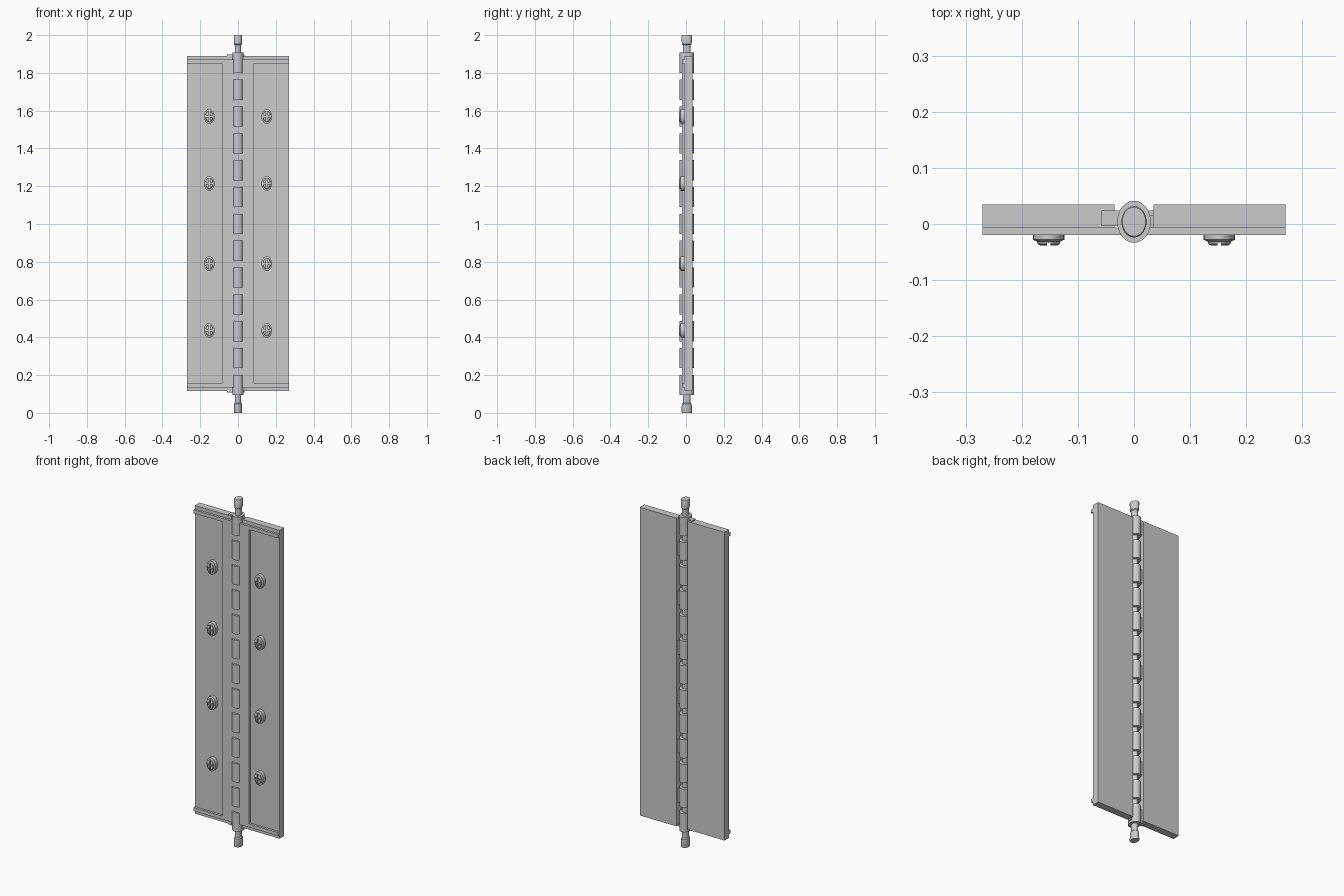
import bpy, bmesh, math
from mathutils import Matrix

if "Cube" in bpy.data.objects:
    bpy.data.objects.remove(bpy.data.objects["Cube"])

AXIS_Y = 0.004      # centre of the pin in y
Z0, Z1 = 0.115, 1.89
PITCH = 0.1421


def finish(bm, name, smooth=False):
    bmesh.ops.recalc_face_normals(bm, faces=bm.faces)
    me = bpy.data.meshes.new(name)
    bm.to_mesh(me)
    bm.free()
    ob = bpy.data.objects.new(name, me)
    bpy.context.collection.objects.link(ob)
    if smooth:
        bpy.ops.object.select_all(action='DESELECT')
        ob.select_set(True)
        bpy.context.view_layer.objects.active = ob
        bpy.ops.object.shade_smooth_by_angle(angle=math.radians(35))
    return ob


def box(name, x, y, z):
    bm = bmesh.new()
    bmesh.ops.create_cube(bm, size=1)
    for v in bm.verts:
        for i, (lo, hi) in enumerate((x, y, z)):
            v.co[i] = lo if v.co[i] < 0 else hi
    return finish(bm, name)


def extrude(name, pts, y0, y1):
    """Outline in x, z pushed from y0 to y1."""
    bm = bmesh.new()
    face = bm.faces.new([bm.verts.new((x, y0, z)) for x, z in pts])
    new = bmesh.ops.extrude_face_region(bm, geom=[face])['geom']
    for v in new:
        if isinstance(v, bmesh.types.BMVert):
            v.co.y = y1
    return finish(bm, name)


def lathe(name, profile, place, sides=24):
    """Profile of (radius, height) turned round z, then moved by a matrix."""
    bm = bmesh.new()
    rings = []
    for r, h in profile:
        rings.append([bm.verts.new((r * math.cos(2 * math.pi * i / sides),
                                    r * math.sin(2 * math.pi * i / sides), h))
                      for i in range(sides)])
    for a, b in zip(rings, rings[1:]):
        for i in range(sides):
            j = (i + 1) % sides
            bm.faces.new((a[i], a[j], b[j], b[i]))
    bm.faces.new(rings[0])
    bm.faces.new(rings[-1])
    bmesh.ops.transform(bm, matrix=place, verts=bm.verts)
    return finish(bm, name, True)


# Two leaves: back plate, and a raised front frame with a hinge strip and lips
for side, s in (("left", -1), ("right", 1)):
    box(side + "_leaf", sorted((s * 0.035, s * 0.27)), (-0.007, 0.035), (Z0, Z1))
    outline = [(0, 0.135), (0.27, 0.135), (0.27, 0.155), (0.085, 0.155),
               (0.085, 1.85), (0.27, 1.85), (0.27, 1.87), (0, 1.87)]
    extrude(side + "_front_frame", [(s * x, z) for x, z in outline], -0.02, -0.006)

# Pin with a neck and a cap at both ends
oval = Matrix.Translation((0, AXIS_Y, 0)) @ Matrix.Diagonal((0.8, 1, 1, 1))
lathe("hinge_pin", [(0.026, 0), (0.028, 0.003), (0.026, 0.048), (0.02, 0.053),
                    (0.02, 1.947), (0.026, 1.952), (0.028, 1.997), (0.026, 2)], oval)

# Thirteen knuckles, each joined to one leaf by a tab
for i in range(13):
    zc = 0.148 + i * PITCH
    lathe(f"knuckle_{i}", [(0.0375, zc - 0.0535), (0.0375, zc + 0.0535)], oval)
    s = -1 if i % 2 == 0 else 1
    box(f"knuckle_tab_{i}", sorted((s * 0.02, s * 0.058)), (-0.004, 0.024),
        (zc - 0.04, zc + 0.04))

# Small end tabs just outside the leaves
for end, z in (("bottom", (0.108, 0.12)), ("top", (1.885, 1.897))):
    box(end + "_left_tab", (-0.058, -0.01), (-0.004, 0.024), z)
    box(end + "_right_tab", (0.01, 0.035), (-0.006, 0.016), z)

# Cross-slotted screws, slightly taller than wide
for s in (-1, 1):
    for z in (0.437, 0.79, 1.215, 1.57):
        place = (Matrix.Translation((s * 0.152, 0, z)) @ Matrix.Diagonal((0.72, 1, 1, 1))
                 @ Matrix.Rotation(math.pi / 2, 4, 'X'))
        screw = lathe("screw", [(0.039, 0.003), (0.039, 0.028), (0.029, 0.031),
                                (0.027, 0.036), (0.022, 0.038)], place)
        for hx, hz in ((0.003, 0.028), (0.019, 0.004)):
            cutter = box("slot_cutter", (s * 0.152 - hx, s * 0.152 + hx),
                         (-0.05, -0.0295), (z - hz, z + hz))
            cutter.hide_render = True
            cutter.hide_set(True)
            mod = screw.modifiers.new("slot", 'BOOLEAN')
            mod.operation = 'DIFFERENCE'
            mod.solver = 'EXACT'
            mod.object = cutter
